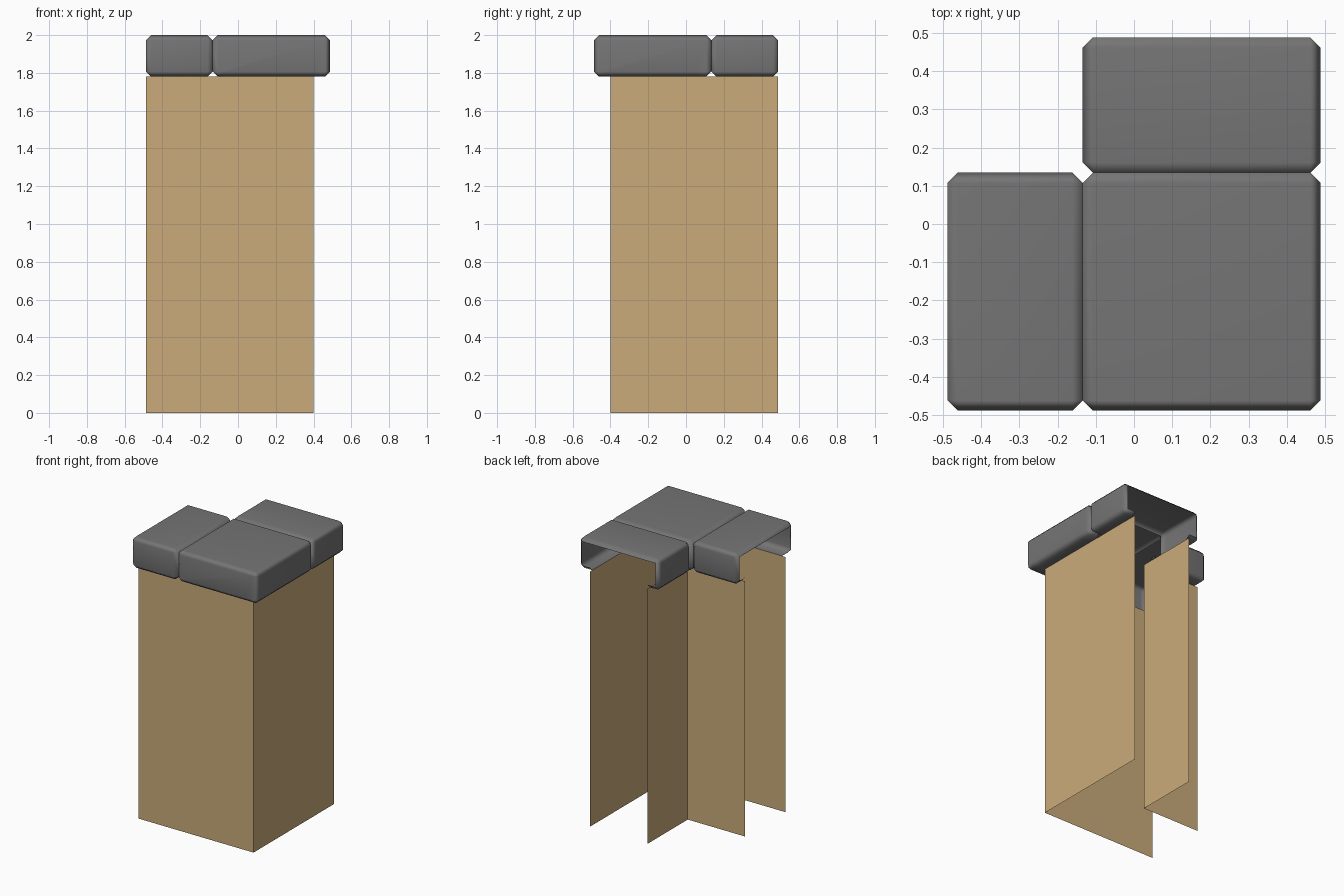
import bpy, bmesh
from mathutils import Vector

cube = bpy.data.objects.get("Cube")
if cube:
    bpy.data.objects.remove(cube, do_unlink=True)

EDGE = 0.488          # outer reach of the corner piece
JOINT = 0.134         # seams between cap stones
OUT, INN = 0.40, 0.045  # outer and inner wall planes
BASE, TOP = 1.78, 2.0
BEVEL = 0.027


def material(name, rgb):
    m = bpy.data.materials.new(name)
    m.use_nodes = True
    m.diffuse_color = (*rgb, 1)
    bsdf = m.node_tree.nodes["Principled BSDF"]
    bsdf.inputs["Base Color"].default_value = (*rgb, 1)
    bsdf.inputs["Roughness"].default_value = 0.8
    return m


tan = material("tan_plaster", (0.59, 0.41, 0.195))
grey = material("grey_stone", (0.178, 0.178, 0.178))


def add_object(name, bm, mat):
    mesh = bpy.data.meshes.new(name)
    bm.to_mesh(mesh)
    bm.free()
    mesh.materials.append(mat)
    ob = bpy.data.objects.new(name, mesh)
    bpy.context.collection.objects.link(ob)
    return ob


def wall(name, path):
    """Upright sheet that follows a plan path."""
    bm = bmesh.new()
    low = [bm.verts.new((x, y, 0)) for x, y in path]
    high = [bm.verts.new((x, y, BASE)) for x, y in path]
    for i in range(len(path) - 1):
        bm.faces.new((low[i], low[i + 1], high[i + 1], high[i]))
    return add_object(name, bm, tan)


def in_wall(p):
    """Is a plan point between the outer and inner walls?"""
    return p.x < OUT and p.y > -OUT and not (p.x < -INN and p.y > INN)


def cap_stone(name, x0, x1, y0, y1, open_sides):
    """Bevelled hollow stone, open at the given sides and over the wall core."""
    bm = bmesh.new()
    bmesh.ops.create_cube(bm, size=1)
    for v in bm.verts:
        v.co = Vector((x1 if v.co.x > 0 else x0,
                       y1 if v.co.y > 0 else y0,
                       TOP if v.co.z > 0 else BASE))
    bmesh.ops.bevel(bm, geom=bm.edges[:], offset=BEVEL, segments=1,
                    profile=0.5, affect='EDGES')
    bm.normal_update()
    # open the ends and seams
    gone = [f for f in bm.faces
            if any(f.normal.dot(Vector(s)) > 0.99 for s in open_sides)]
    bmesh.ops.delete(bm, geom=gone, context='FACES')
    # trim the underside to a lip that meets the walls
    for co, no in (((OUT, 0, 0), (1, 0, 0)), ((-INN, 0, 0), (1, 0, 0)),
                   ((0, -OUT, 0), (0, 1, 0)), ((0, INN, 0), (0, 1, 0))):
        under = [f for f in bm.faces if f.normal.z < -0.1]
        geom = set(under)
        for f in under:
            geom.update(f.edges)
            geom.update(f.verts)
        bmesh.ops.bisect_plane(bm, geom=list(geom), plane_co=co, plane_no=no)
        bm.normal_update()
    core = [f for f in bm.faces
            if f.normal.z < -0.1 and in_wall(f.calc_center_median())]
    bmesh.ops.delete(bm, geom=core, context='FACES')
    for f in bm.faces:
        f.smooth = True
    ob = add_object(name, bm, grey)
    mod = ob.modifiers.new("soft_bevels", 'WEIGHTED_NORMAL')
    mod.keep_sharp = True
    return ob


# Walls: two nested L-shaped sheets
wall("outer_wall", [(-EDGE, -OUT), (OUT, -OUT), (OUT, EDGE)])
wall("inner_wall", [(-INN, EDGE), (-INN, INN), (-EDGE, INN)])

# Cap stones: corner block and one on each arm
X, Y = (1, 0, 0), (0, 1, 0)
MX, MY = (-1, 0, 0), (0, -1, 0)
cap_stone("corner_cap", -JOINT, EDGE, -EDGE, JOINT, [MX, Y])
cap_stone("side_cap", -EDGE, -JOINT, -EDGE, JOINT, [X, MX])
cap_stone("back_cap", -JOINT, EDGE, JOINT, EDGE, [Y, MY])
